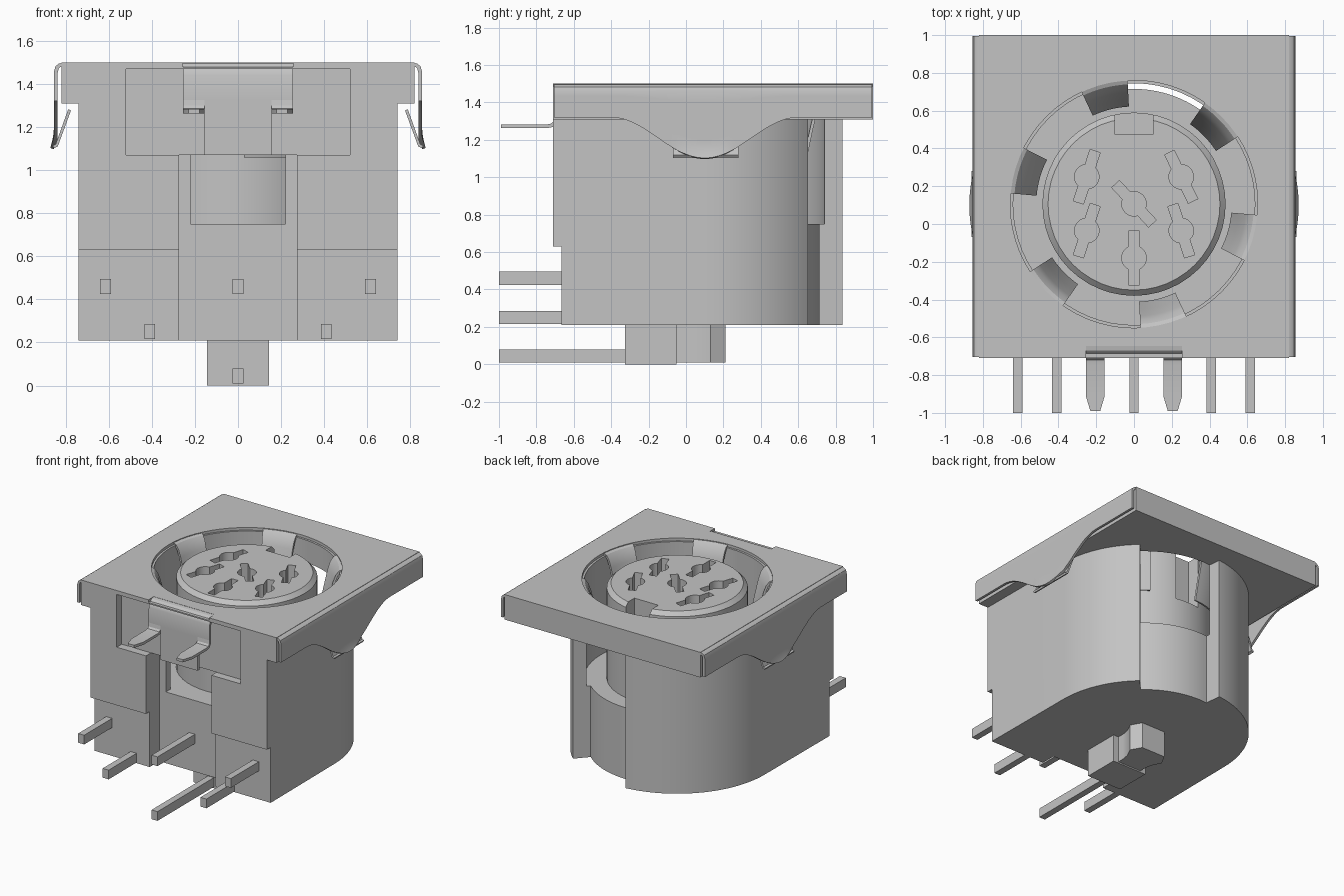
import bpy, bmesh
from math import sin, cos, radians, pi, hypot, atan2

if "Cube" in bpy.data.objects:
    bpy.data.objects.remove(bpy.data.objects["Cube"])

CX, CY = 0.0, 0.105          # axis of the round socket
grey = bpy.data.materials.new("mid_grey")
grey.diffuse_color = (0.55, 0.55, 0.55, 1)
grey.use_nodes = True
grey.node_tree.nodes["Principled BSDF"].inputs["Base Color"].default_value = grey.diffuse_color


def finish(name, bm):
    bmesh.ops.recalc_face_normals(bm, faces=bm.faces)
    me = bpy.data.meshes.new(name)
    bm.to_mesh(me)
    bm.free()
    me.materials.append(grey)
    ob = bpy.data.objects.new(name, me)
    bpy.context.collection.objects.link(ob)
    return ob


def prism(name, pts, z0, z1):
    """Extrude an xy outline from z0 to z1."""
    bm = bmesh.new()
    f = bm.faces.new([bm.verts.new((x, y, z0)) for x, y in pts])
    r = bmesh.ops.extrude_face_region(bm, geom=[f])
    for v in r["geom"]:
        if isinstance(v, bmesh.types.BMVert):
            v.co.z = z1
    return finish(name, bm)


def box(name, x0, x1, y0, y1, z0, z1):
    return prism(name, [(x0, y0), (x1, y0), (x1, y1), (x0, y1)], z0, z1)


def arc(r, a0, a1, n, cx=CX, cy=CY):
    return [(cx + r * cos(radians(a0 + (a1 - a0) * i / n)),
             cy + r * sin(radians(a0 + (a1 - a0) * i / n))) for i in range(n + 1)]


def disc(name, r, z0, z1, n=64, cx=CX, cy=CY):
    return prism(name, arc(r, 0, 360, n, cx, cy)[:-1], z0, z1)


def select(ob):
    bpy.ops.object.select_all(action='DESELECT')
    ob.select_set(True)
    bpy.context.view_layer.objects.active = ob


def apply_mods(ob):
    select(ob)
    for m in list(ob.modifiers):
        bpy.ops.object.modifier_apply(modifier=m.name)


def cut(ob, *cutters):
    for c in cutters:
        m = ob.modifiers.new("cut", 'BOOLEAN')
        m.operation, m.solver, m.object = 'DIFFERENCE', 'EXACT', c
        apply_mods(ob)
        bpy.data.objects.remove(c)


def sheet(name, rows, t=0.02):
    """Thin metal sheet through rows of points, thickened evenly."""
    bm = bmesh.new()
    g = [[bm.verts.new(p) for p in row] for row in rows]
    for a, b in zip(g, g[1:]):
        for i in range(len(a) - 1):
            bm.faces.new((a[i], a[i + 1], b[i + 1], b[i]))
    ob = finish(name, bm)
    m = ob.modifiers.new("thick", 'SOLIDIFY')
    m.thickness, m.offset = t, 0
    apply_mods(ob)
    return ob


# housing: square front, round back
housing = prism("housing", [(-0.74, -0.71), (0.74, -0.71)] + arc(0.735, 0, 180, 48), 0.21, 1.31)
cut(housing,
    disc("cavity", 0.64, 0.75, 1.6),
    box("lower_step", -1, 1, -0.9, -0.665, 0.1, 0.63),
    box("front_slot", -0.275, 0.275, -0.9, -0.55, 0.1, 1.07),
    box("front_window", -0.22, 0.22, -0.8, -0.3, 0.75, 1.07),
    box("flap_recess", -0.52, 0.52, -0.9, -0.65, 1.07, 1.4),
    prism("rear_notch", arc(0.61, 48, 96, 16) + arc(0.95, 96, 48, 16), 0.1, 1.4))

# flange block under the metal plate
flange = box("flange", -0.82, 0.82, -0.71, 1.0, 1.31, 1.48)
cut(flange, disc("flange_hole", 0.64, 1.2, 1.6),
    box("flange_recess", -0.52, 0.52, -0.9, -0.65, 1.2, 1.47))

# top metal plate
plate = box("top_plate", -0.82, 0.82, -0.71, 1.0, 1.48, 1.5)
cut(plate, disc("plate_hole", 0.655, 1.4, 1.6),
    box("plate_front_notch", -0.255, 0.255, -0.9, -0.645, 1.4, 1.6))

# wavy skirts and spring leaves at both sides
def skirt_bottom(y):
    d = abs(y - 0.1)
    return 1.32 - (0.11 * (1 + cos(pi * d / 0.5)) if d < 0.5 else 0)

for side, s in (("left", -1), ("right", 1)):
    rows = []
    for i in range(61):
        y = -0.705 + 1.7 * i / 60
        zb = skirt_bottom(y)
        row = [(s * 0.81, y, 1.49), (s * 0.828, y, 1.487), (s * 0.84, y, 1.477), (s * 0.846, y, 1.455)]
        for k in range(1, 8):
            z = 1.455 + (zb - 1.455) * k / 7
            row.append((s * (0.846 + max(0, 1.15 - z) * 0.35), y, z))
        rows.append(row)
    sheet(side + "_skirt", rows, 0.018)
    sheet(side + "_spring_leaf",
          [[(s * x, y, z) for x, z in ((0.858, 1.108), (0.842, 1.115), (0.782, 1.28))]
           for y in (-0.07, 0.28)], 0.014)

# front flap folded over the edge, with two solder prongs
fold = [(-0.635, 1.49), (-0.665, 1.485), (-0.685, 1.468), (-0.695, 1.44)]
sheet("front_flap_top", [[(x, y, z) for y, z in fold + [(-0.695, 1.325)]] for x in (-0.255, 0.255)])
sheet("front_flap_centre", [[(x, -0.695, z) for z in (1.325, 1.07)] for x in (-0.155, 0.155)])
for side, s in (("left", -1), ("right", 1)):
    path = [(-0.695, 1.326, .05), (-0.7, 1.295, .05), (-0.715, 1.278, .05),
            (-0.74, 1.273, .05), (-0.91, 1.273, .05), (-0.99, 1.273, .026)]
    sheet(side + "_prong", [[(s * 0.205 + k * w, y, z) for k in (-1, 1)] for y, z, w in path])

# six spring contacts curving down into the ring gap
lip = [(0.665, 1.49), (0.64, 1.48), (0.618, 1.45), (0.6, 1.4), (0.565, 1.25), (0.525, 1.06)]
for i in range(6):
    a = 44 + 60 * i
    sheet("ring_contact_%d" % (i + 1),
          [[(x, y, z) for x, y in arc(r, a - 11, a + 11, 8)] for r, z in lip], 0.016)

# round contact insert with chamfered rim, key slot and pin holes
bm = bmesh.new()
rings = [[bm.verts.new((x, y, z)) for x, y in arc(r, 0, 360, 48)[:-1]]
         for r, z in ((0.485, 0.7), (0.485, 1.435), (0.455, 1.465))]
for a, b in zip(rings, rings[1:]):
    for i in range(48):
        j = (i + 1) % 48
        bm.faces.new((a[i], a[j], b[j], b[i]))
bm.faces.new(rings[0])
bm.faces.new(rings[-1])
insert = finish("contact_insert", bm)
cut(insert, box("key_slot", -0.1, 0.1, 0.475, 0.8, 1.05, 1.6))
holes = [(-0.25, 0.25, 72), (0.25, 0.25, 108 + 8), (-0.25, -0.035, 72),
         (0.25, -0.035, 108), (0, 0.107, 133), (0, -0.18, 90)]
for x, y, deg in holes:
    # one keyhole outline: a circle with a slot through it
    r, w, half, t = 0.065, 0.028, 0.143, radians(deg)
    g = 25.5
    local = (arc(r, g, 180 - g, 10, 0, 0) + [(-half, w), (-half, -w)]
             + arc(r, 180 + g, 360 - g, 10, 0, 0) + [(half, -w), (half, w)])
    pts = [(x + u * cos(t) - v * sin(t), y + u * sin(t) + v * cos(t)) for u, v in local]
    cut(insert, prism("pin_hole", pts, 1.2, 1.6))

# foot under the housing
box("foot_block", -0.145, 0.145, -0.325, -0.05, 0.0, 0.215)
prism("foot_tail", [(-0.1, -0.06), (0.1, -0.06), (0.1, 0.0), (0.11, 0.06), (0.145, 0.13),
                    (0.1, 0.21), (-0.1, 0.21), (-0.145, 0.13), (-0.11, 0.06), (-0.1, 0.0)], 0.01, 0.212)

# square solder pins
for i, (x, z, y1) in enumerate([(0, 0.01, -0.3), (-0.41, 0.215, -0.6), (0.41, 0.215, -0.6),
                                (-0.615, 0.425, -0.6), (0.615, 0.425, -0.6), (0, 0.425, -0.5)]):
    box("solder_pin_%d" % (i + 1), x - 0.025, x + 0.025, -1.0, y1, z, z + 0.07)

for ob in list(bpy.context.scene.objects):
    select(ob)
    bpy.ops.object.shade_smooth_by_angle(angle=radians(30))
